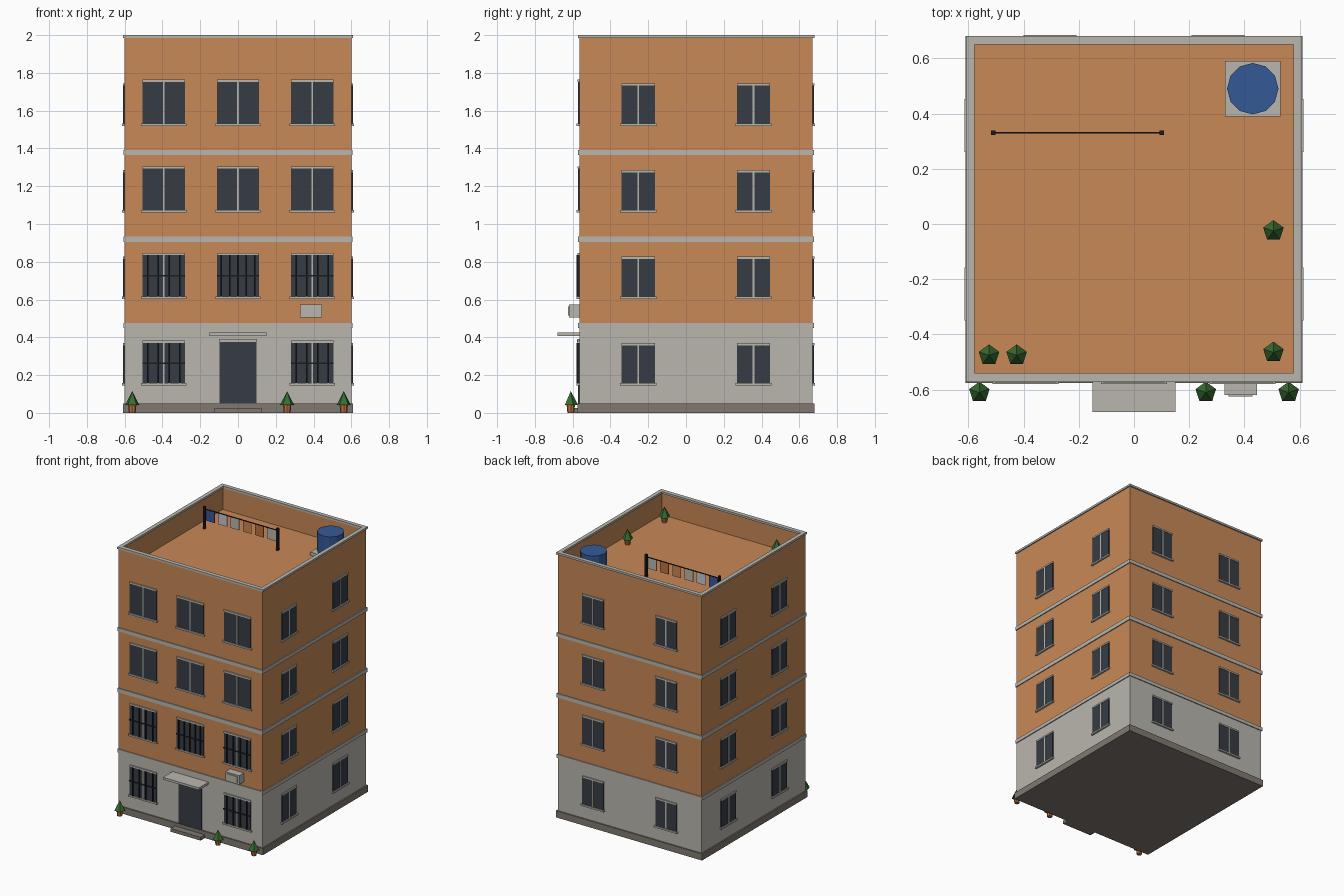
import bpy
import bmesh
from mathutils import Matrix, Vector

old = bpy.data.objects.get("Cube")
if old:
    bpy.data.objects.remove(old, do_unlink=True)


def material(name, r, g, b):
    m = bpy.data.materials.new(name)
    m.use_nodes = True
    m.diffuse_color = (r, g, b, 1)
    m.node_tree.nodes["Principled BSDF"].inputs["Base Color"].default_value = (r, g, b, 1)
    return m


ORANGE = material("orange_render", 0.58, 0.25, 0.095)
CONCRETE = material("pale_concrete", 0.49, 0.47, 0.425)
STONE = material("dark_stone", 0.215, 0.19, 0.162)
GLASS = material("dark_glass", 0.037, 0.045, 0.058)
IRON = material("black_iron", 0.01, 0.01, 0.012)
BLUE = material("tank_blue", 0.034, 0.102, 0.305)
GREEN = material("leaf_green", 0.04, 0.15, 0.03)
CLAY = material("clay_brown", 0.5, 0.17, 0.05)
LINEN = material("pale_linen", 0.55, 0.58, 0.6)

# Wall planes and main levels
WX, FRONT, BACK = 0.6, -0.565, 0.67
ROOF = 1.82


def finish(name, bm, mat):
    mesh = bpy.data.meshes.new(name)
    bm.to_mesh(mesh)
    bm.free()
    mesh.materials.append(mat)
    ob = bpy.data.objects.new(name, mesh)
    bpy.context.collection.objects.link(ob)
    return ob


def box_bm(x, y, z):
    """Box between pairs of limits."""
    bm = bmesh.new()
    lims = (x, y, z)
    size = [abs(b - a) for a, b in lims]
    mid = [(a + b) / 2 for a, b in lims]
    bmesh.ops.create_cube(bm, size=1, matrix=Matrix.Translation(mid) @ Matrix.Diagonal((*size, 1)))
    return bm


def box(name, x, y, z, mat):
    return finish(name, box_bm(x, y, z), mat)


def cone(name, loc, z, r1, r2, sides, mat, turn=0):
    bm = bmesh.new()
    mid = Vector((loc[0], loc[1], (z[0] + z[1]) / 2))
    bmesh.ops.create_cone(bm, cap_ends=True, segments=sides, radius1=r1, radius2=r2,
                          depth=z[1] - z[0],
                          matrix=Matrix.Translation(mid) @ Matrix.Rotation(turn, 4, "Z"))
    return finish(name, bm, mat)


def wall_box(side, name, u, d, z, mat):
    """Box on a wall: u runs along the wall, d is the distance outward."""
    if side == "front":
        return box(name, u, [FRONT - v for v in d], z, mat)
    if side == "back":
        return box(name, u, [BACK + v for v in d], z, mat)
    s = 1 if side == "left" else -1
    return box(name, [s * (WX + v) for v in d], u, z, mat)


def window(side, u, z, w, h, bars=0):
    a, b, top = u - w / 2, u + w / 2, z + h
    tag = side + "_window_"
    wall_box(side, tag + "pane", (a, b), (-0.01, 0.006), (z, top), GLASS)
    wall_box(side, tag + "mullion", (u - 0.005, u + 0.005), (0, 0.008), (z, top), CONCRETE)
    wall_box(side, tag + "lintel", (a, b), (-0.01, 0.009), (top, top + 0.012), CONCRETE)
    wall_box(side, tag + "sill", (a - 0.008, b + 0.008), (-0.01, 0.014), (z - 0.012, z), CONCRETE)
    # Iron security grille
    for i in range(bars):
        c = a + w * (i + 0.5) / bars
        wall_box(side, tag + "bar", (c - 0.004, c + 0.004), (0.008, 0.014), (z - 0.004, top), IRON)
    if bars:
        m = z + h / 2
        wall_box(side, tag + "crossbar", (a, b), (0.009, 0.013), (m - 0.004, m + 0.004), IRON)


# Upper body with the roof sunk behind the parapet
bm = box_bm((-WX, WX), (FRONT, BACK), (0.475, 1.985))
bm.faces.ensure_lookup_table()
roof = max(bm.faces, key=lambda f: f.calc_center_median().z)
bmesh.ops.inset_region(bm, faces=[roof], thickness=0.02)
inner = bmesh.ops.extrude_face_region(bm, geom=[roof])
floor_verts = [v for v in inner["geom"] if isinstance(v, bmesh.types.BMVert)]
bmesh.ops.translate(bm, verts=floor_verts, vec=(0, 0, ROOF - 1.985))
if roof.is_valid:
    bmesh.ops.delete(bm, geom=[roof], context="FACES_ONLY")
bmesh.ops.recalc_face_normals(bm, faces=bm.faces)
finish("upper_walls", bm, ORANGE)

# Ground floor, plinth and floor bands
box("ground_floor", (-WX, WX), (FRONT, BACK), (0.05, 0.475), CONCRETE)
box("plinth", (-0.61, 0.61), (-0.575, 0.68), (0, 0.05), STONE)
for z0, z1 in ((0.45, 0.476), (0.905, 0.935), (1.365, 1.392)):
    outer = 0.607
    bm = box_bm((-outer, outer), (-0.572, 0.677), (z0, z1))
    finish("floor_band", bm, CONCRETE)

# Parapet cap
for s in (-1, 1):
    box("side_cap", (s * 0.578, s * 0.608), (-0.572, 0.68), (1.985, 2), CONCRETE)
box("front_cap", (-0.578, 0.578), (-0.572, -0.54), (1.985, 2), CONCRETE)
box("back_cap", (-0.578, 0.578), (0.65, 0.68), (1.985, 2), CONCRETE)

# Windows on every storey
for floor, z in enumerate((0.158, 0.615, 1.073, 1.532)):
    for u in (-0.393, 0, 0.393):
        if floor == 0 and u == 0:
            continue
        bars = 0 if floor > 1 else (5 if u == 0 else 4)
        window("front", u, z, 0.224, 0.22 if floor else 0.212, bars)
    for u in (-0.253, 0.357):
        window("left", u, z, 0.176, 0.2)
        window("right", u, z, 0.176, 0.2)
    for u in (-0.305, 0.305):
        window("back", u, z, 0.176, 0.2)

# Entrance: door, lintel, canopy and step
wall_box("front", "door", (-0.097, 0.097), (-0.01, 0.006), (0.05, 0.375), GLASS)
wall_box("front", "door_lintel", (-0.1, 0.1), (-0.01, 0.012), (0.375, 0.39), CONCRETE)
box("canopy", (-0.15, 0.15), (-0.68, FRONT), (0.408, 0.425), CONCRETE)
box("door_step", (-0.125, 0.125), (-0.625, -0.57), (0, 0.025), STONE)

# Air conditioner with its grille
box("air_conditioner", (0.328, 0.445), (-0.62, FRONT), (0.505, 0.573), CONCRETE)
box("air_conditioner_grille", (0.342, 0.43), (-0.625, -0.62), (0.515, 0.563), CONCRETE)

# Water tank on its slab
box("tank_slab", (0.33, 0.53), (0.39, 0.59), (ROOF, 1.845), CONCRETE)
cone("water_tank", (0.43, 0.49), (1.845, 1.99), 0.093, 0.093, 12, BLUE)

# Clothesline with laundry
LINE_Y = 0.33
for x in (-0.51, 0.1):
    box("line_post", (x - 0.008, x + 0.008), (LINE_Y - 0.008, LINE_Y + 0.008), (ROOF, 1.988), IRON)
box("clothesline", (-0.51, 0.1), (LINE_Y - 0.003, LINE_Y + 0.003), (1.966, 1.972), IRON)
for i, mat in enumerate((BLUE, LINEN, CONCRETE, ORANGE, CLAY, CONCRETE)):
    x = -0.46 + 0.102 * i
    box("laundry", (x - 0.036, x + 0.036), (LINE_Y - 0.002, LINE_Y + 0.002), (1.885, 1.966), mat)

# Small potted trees on the pavement and the roof
trees = [(x, -0.61, 0) for x in (-0.56, 0.26, 0.56)]
trees += [(-0.525, -0.475, ROOF), (-0.425, -0.475, ROOF), (0.505, -0.465, ROOF), (0.505, -0.025, ROOF)]
for x, y, z in trees:
    cone("tree_pot", (x, y), (z, z + 0.042), 0.018, 0.022, 8, CLAY)
    cone("tree_leaves", (x, y), (z + 0.042, z + 0.115), 0.039, 0, 5, GREEN)
